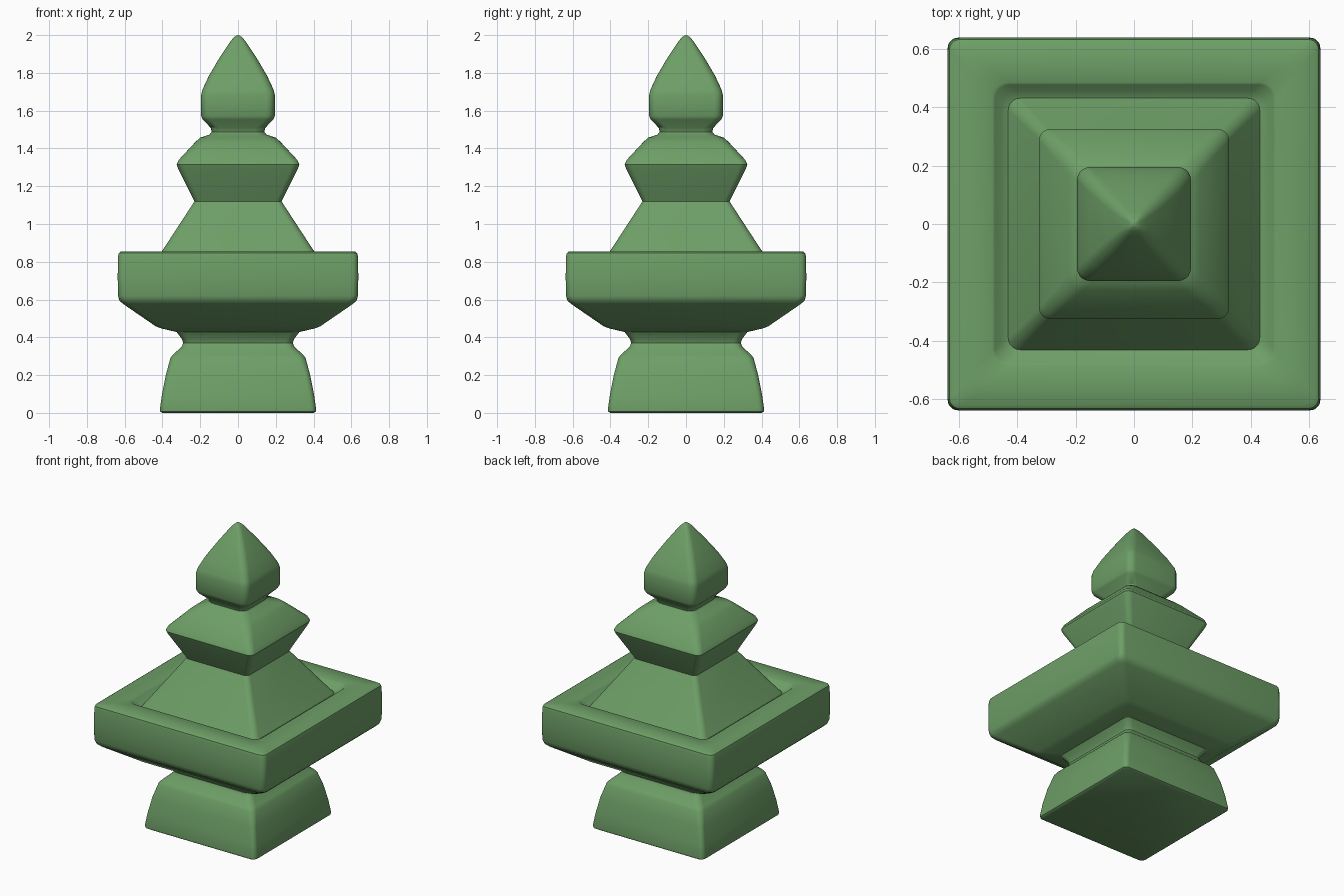
import bpy, bmesh, math

green = bpy.data.materials.new("muted green")
green.diffuse_color = (0.155, 0.345, 0.135, 1)
SEG = 5  # steps per rounded corner


def square_ring(bm, half, z, r):
    """Ring of vertices along a square with rounded corners."""
    r = min(r, half * 0.6)
    ring = []
    for k in range(4):
        a0 = k * math.pi / 2
        cx = (half - r) * (1 if k in (0, 3) else -1)
        cy = (half - r) * (1 if k in (0, 1) else -1)
        for i in range(SEG + 1):
            a = a0 + math.pi / 2 * i / SEG
            ring.append(bm.verts.new((cx + r * math.cos(a), cy + r * math.sin(a), z)))
    return ring


def square_loft(name, profile, floor=False, tip=None):
    """Stack rounded squares given as (half width, height, corner radius)."""
    bm = bmesh.new()
    rings = [square_ring(bm, *p) for p in profile]
    n = len(rings[0])
    for a, b in zip(rings, rings[1:]):
        for i in range(n):
            j = (i + 1) % n
            bm.faces.new((a[i], a[j], b[j], b[i]))
    if floor:
        bm.faces.new(rings[0][::-1])
    if tip:
        t = bm.verts.new((0, 0, tip))
        for i in range(n):
            bm.faces.new((rings[-1][i], rings[-1][(i + 1) % n], t))
    me = bpy.data.meshes.new(name)
    bm.to_mesh(me)
    bm.free()
    me.materials.append(green)
    ob = bpy.data.objects.new(name, me)
    bpy.context.collection.objects.link(ob)
    bpy.context.view_layer.objects.active = ob
    ob.select_set(True)
    bpy.ops.object.shade_smooth_by_angle(angle=math.radians(32))
    ob.select_set(False)
    return ob


# flared foot with pinched neck
square_loft("foot", [
    (0.40, 0.0, 0.03), (0.412, 0.008, 0.03), (0.413, 0.025, 0.03),
    (0.402, 0.10, 0.03), (0.382, 0.20, 0.03), (0.358, 0.29, 0.04),
    (0.345, 0.308, 0.04), (0.298, 0.35, 0.04), (0.29, 0.37, 0.04),
    (0.296, 0.39, 0.04), (0.325, 0.428, 0.04)], floor=True)

# wide slab with sloped underside and a groove in its top
square_loft("slab", [
    (0.325, 0.428, 0.04), (0.405, 0.447, 0.04), (0.435, 0.458, 0.04),
    (0.61, 0.578, 0.04), (0.628, 0.595, 0.04), (0.635, 0.62, 0.035),
    (0.637, 0.72, 0.035), (0.635, 0.83, 0.035), (0.631, 0.846, 0.035),
    (0.618, 0.855, 0.035), (0.484, 0.855, 0.05), (0.476, 0.85, 0.05),
    (0.455, 0.825, 0.05), (0.43, 0.815, 0.04)])

# tapered pyramid and flared collar
square_loft("spire", [
    (0.43, 0.815, 0.04), (0.40, 0.86, 0.04), (0.24, 1.105, 0.03),
    (0.231, 1.12, 0.03), (0.239, 1.137, 0.03), (0.316, 1.29, 0.04),
    (0.325, 1.314, 0.04), (0.315, 1.338, 0.04), (0.225, 1.435, 0.05),
    (0.20, 1.457, 0.05), (0.15, 1.474, 0.05), (0.139, 1.488, 0.05)])

# pointed bud on top
square_loft("bud", [
    (0.139, 1.488, 0.05), (0.145, 1.51, 0.05), (0.187, 1.553, 0.045),
    (0.195, 1.572, 0.045), (0.195, 1.685, 0.045), (0.188, 1.712, 0.045),
    (0.155, 1.783, 0.045), (0.10, 1.877, 0.04), (0.045, 1.96, 0.025),
    (0.025, 1.985, 0.015), (0.011, 1.997, 0.006)], tip=2.0)
